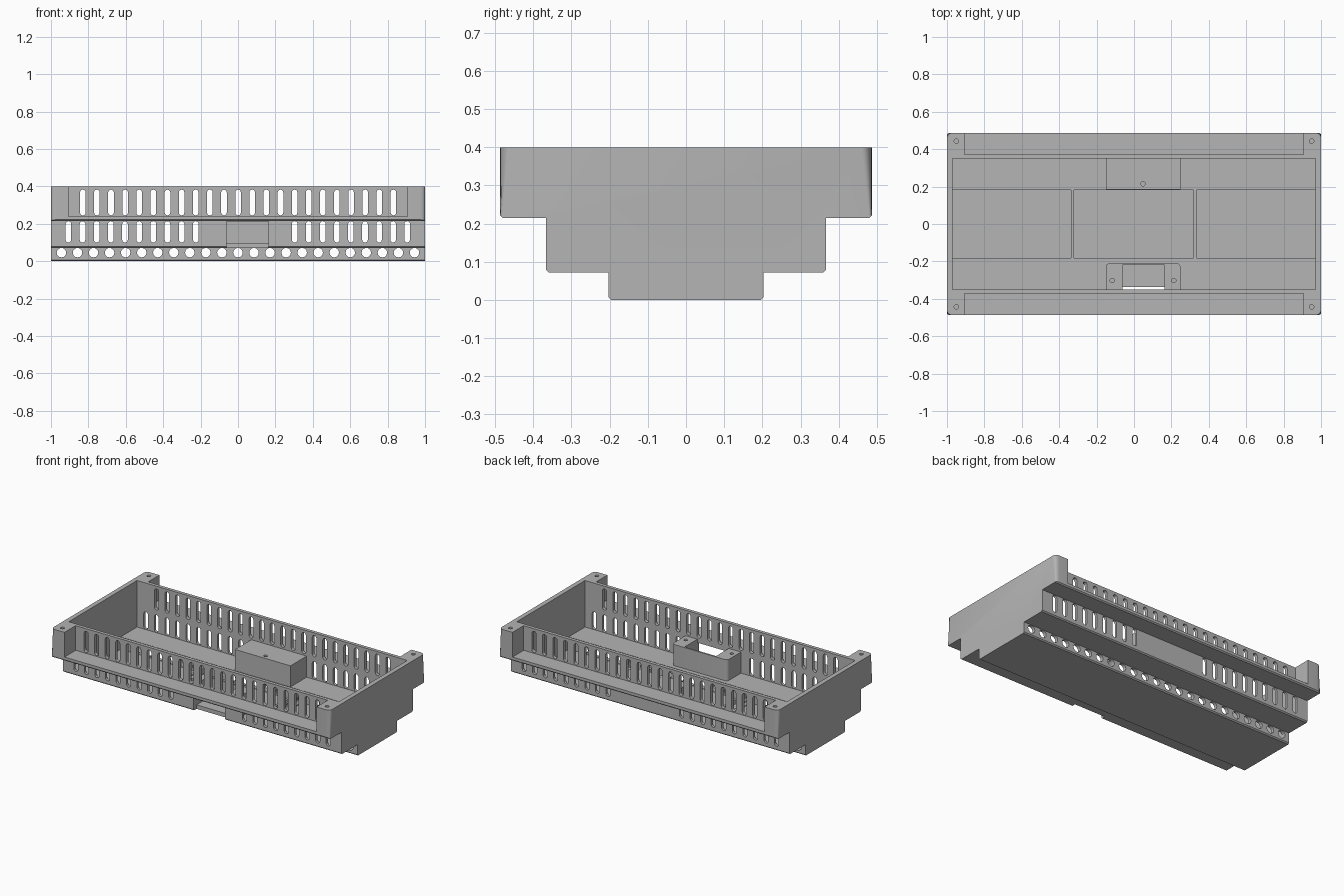
import bpy, bmesh, math

cube = bpy.data.objects.get("Cube")
if cube:
    bpy.data.objects.remove(cube, do_unlink=True)

grey = bpy.data.materials.new("light_grey_plastic")
grey.use_nodes = True
grey.diffuse_color = (0.46, 0.46, 0.46, 1)
grey.node_tree.nodes["Principled BSDF"].inputs["Base Color"].default_value = (0.46, 0.46, 0.46, 1)


def prism(bm, points, lo, hi, axis):
    """Extrude a flat outline from lo to hi along an axis."""
    def place(p, t):
        return {"x": (t, p[0], p[1]), "y": (p[0], t, p[1]), "z": (p[0], p[1], t)}[axis]
    a = [bm.verts.new(place(p, lo)) for p in points]
    b = [bm.verts.new(place(p, hi)) for p in points]
    n = len(points)
    bm.faces.new(a)
    bm.faces.new(b[::-1])
    for i in range(n):
        bm.faces.new((a[i], b[i], b[(i + 1) % n], a[(i + 1) % n]))


def box(bm, x0, x1, y0, y1, z0, z1):
    prism(bm, [(x0, y0), (x1, y0), (x1, y1), (x0, y1)], z0, z1, "z")


def circle(cx, cy, r, n=12):
    return [(cx + r * math.cos(2 * math.pi * i / n), cy + r * math.sin(2 * math.pi * i / n))
            for i in range(n)]


def slot(cx, z0, z1, r, n=6):
    """Upright slot outline with round ends."""
    top = [(cx + r * math.cos(math.pi * i / n), z1 - r + r * math.sin(math.pi * i / n))
           for i in range(n + 1)]
    return top + [(2 * cx - x, z0 + z1 - z) for x, z in top]


def finish(bm, name):
    bmesh.ops.recalc_face_normals(bm, faces=bm.faces)
    mesh = bpy.data.meshes.new(name)
    bm.to_mesh(mesh)
    bm.free()
    ob = bpy.data.objects.new(name, mesh)
    bpy.context.collection.objects.link(ob)
    mesh.materials.append(grey)
    return ob


def activate(ob):
    bpy.ops.object.select_all(action="DESELECT")
    ob.select_set(True)
    bpy.context.view_layer.objects.active = ob


def cut(ob, bm):
    """Subtract the shapes in bm from the object."""
    cutter = finish(bm, "cutter")
    cutter.hide_render = True
    activate(ob)
    mod = ob.modifiers.new("cut", "BOOLEAN")
    mod.operation = "DIFFERENCE"
    mod.solver = "EXACT"
    mod.object = cutter
    bpy.ops.object.modifier_apply(modifier=mod.name)
    bpy.data.objects.remove(cutter, do_unlink=True)


def round_corners(bm, test, radius):
    """Round the upright edges whose position passes the test."""
    edges = [e for e in bm.edges
             if all(test(v.co) for v in e.verts)
             and abs(e.verts[0].co.z - e.verts[1].co.z) > 0.05
             and (e.verts[0].co.xy - e.verts[1].co.xy).length < 0.001]
    bmesh.ops.bevel(bm, geom=edges, offset=radius, segments=5, profile=0.5, affect="EDGES")


TOP, MID, LOW = 0.487, 0.367, 0.203     # half depths of the three tiers
INNER, END, FLOOR, C = 0.35, 0.97, 0.098, 0.007

# Stepped housing body with chamfered lower edges
half = []
for y, z0, z1 in ((LOW, 0, 0.072), (MID, 0.072, 0.215), (TOP, 0.215, 0.4)):
    half += [(y - C, z0), (y, z0 + C), (y, z1)]
bm = bmesh.new()
prism(bm, half + [(-y, z) for y, z in reversed(half)], -1, 1, "x")
round_corners(bm, lambda c: abs(c.y) > TOP - 0.001, 0.027)
body = finish(bm, "housing_body")

# Main cavity
bm = bmesh.new()
box(bm, -END, END, -INNER, INNER, FLOOR, 0.5)
cut(body, bm)

# Three floor pockets separated by ribs
bm = bmesh.new()
for x0, x1 in ((-END, -0.337), (-0.322, 0.318), (0.333, END)):
    box(bm, x0, x1, -0.182, 0.182, 0.018, 0.2)
cut(body, bm)

# Long terminal recesses between the corner posts
bm = bmesh.new()
for s in (-1, 1):
    box(bm, -0.905, 0.905, min(s * 0.372, s * 0.6), max(s * 0.372, s * 0.6), 0.24, 0.5)
cut(body, bm)

# Vent slots and round wire holes through both long walls
bm = bmesh.new()
for i in range(23):
    prism(bm, slot(-0.83 + i * 0.0755, 0.245, 0.383, 0.015), -0.6, 0.6, "y")
lower = [-0.907 + i * 0.0757 for i in range(10)] + [0.303 + i * 0.0752 for i in range(9)]
for x in lower:
    prism(bm, slot(x, 0.1, 0.214, 0.015), -0.45, 0.45, "y")
for i in range(23):
    prism(bm, circle(-0.944 + i * 0.0858, 0.046, 0.0255), -0.23, 0.23, "y")
cut(body, bm)

# Screw holes in the corner posts
bm = bmesh.new()
for x in (-0.95, 0.95):
    for y in (-0.443, 0.443):
        prism(bm, circle(x, y, 0.012), 0.3, 0.5, "z")
cut(body, bm)

# Connector opening in the front wall and floor edge
bm = bmesh.new()
box(bm, -0.062, 0.163, -0.4, -0.337, 0.05, 0.212)
cut(body, bm)

# Front connector mount with an open bay
bm = bmesh.new()
box(bm, -0.15, 0.248, -INNER, -0.21, FLOOR - 0.002, 0.235)
round_corners(bm, lambda c: c.y > -0.22, 0.02)
front_mount = finish(bm, "front_connector_mount")
bm = bmesh.new()
box(bm, -0.062, 0.163, -0.4, -0.22, 0.05, 0.3)
cut(front_mount, bm)
bm = bmesh.new()
for x in (-0.117, 0.213):
    prism(bm, circle(x, -0.302, 0.012), 0.15, 0.3, "z")
cut(front_mount, bm)

# Rear mounting block
bm = bmesh.new()
box(bm, -0.15, 0.248, 0.184, INNER, FLOOR - 0.002, 0.235)
rear_mount = finish(bm, "rear_mounting_block")
bm = bmesh.new()
prism(bm, circle(0.048, 0.215, 0.012), 0.15, 0.3, "z")
cut(rear_mount, bm)

for ob in (body, front_mount, rear_mount):
    activate(ob)
    bpy.ops.object.shade_smooth_by_angle(angle=math.radians(32))
